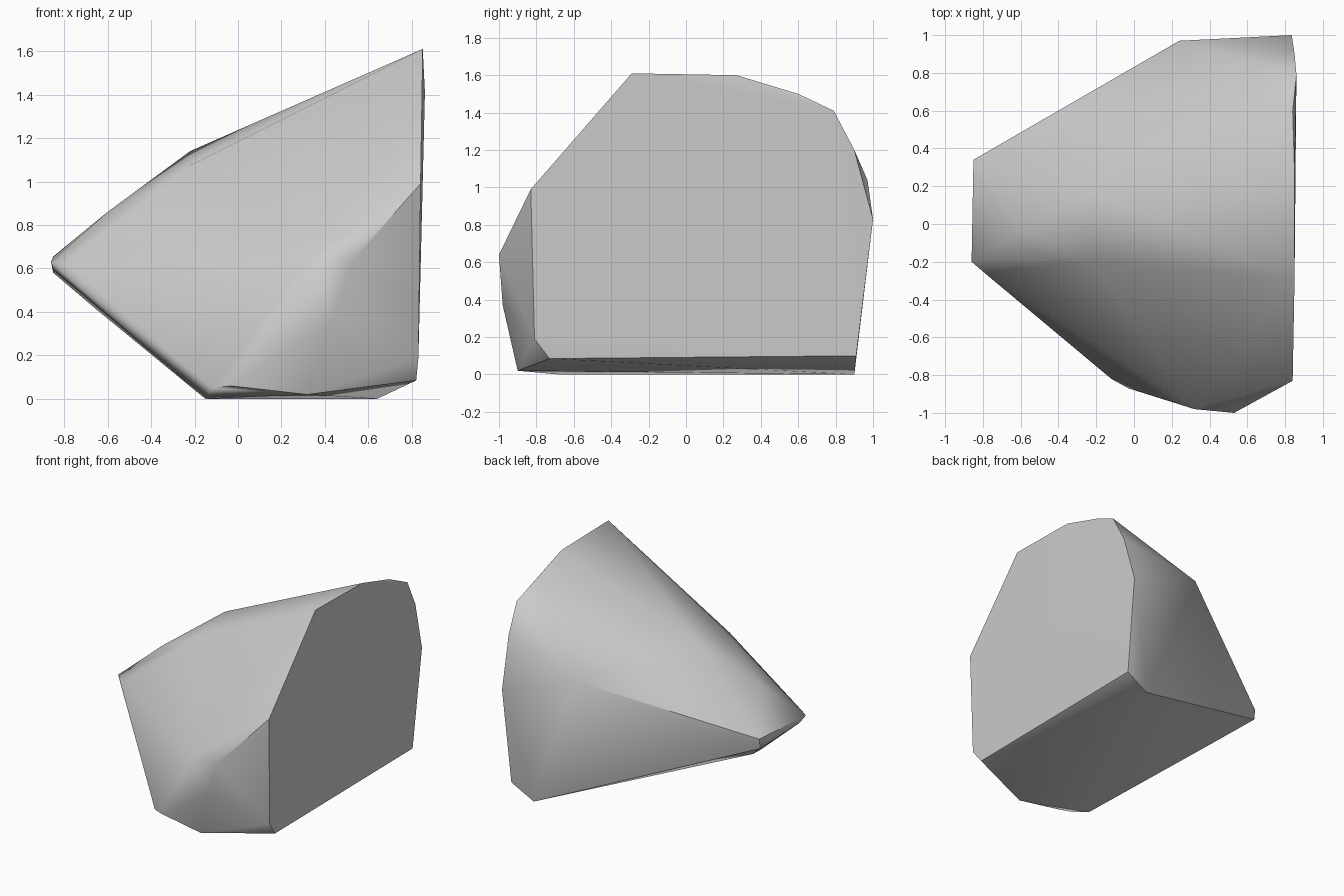
import bpy
import bmesh
import math
from mathutils import Vector

# Remove only the default object
default_cube = bpy.data.objects.get("Cube")
if default_cube:
    bpy.data.objects.remove(default_cube, do_unlink=True)


def make_material(name, colour):
    """Create one flat colour for both viewport and render."""
    material = bpy.data.materials.new(name)
    material.use_nodes = True
    material.diffuse_color = colour
    material.node_tree.nodes["Principled BSDF"].inputs["Base Color"].default_value = colour
    material.node_tree.nodes["Principled BSDF"].inputs["Roughness"].default_value = 0.8
    return material


def hull_object(name, corner_groups, material):
    """Wrap a convex skin around named groups of corners."""
    bm = bmesh.new()
    for group in corner_groups.values():
        for corner in group:
            bm.verts.new(Vector(corner))
    result = bmesh.ops.convex_hull(bm, input=list(bm.verts))
    leftovers = set(result["geom_interior"]) | set(result["geom_unused"])
    loose = [item for item in leftovers if isinstance(item, bmesh.types.BMVert)]
    bmesh.ops.delete(bm, geom=loose, context="VERTS")
    # Merge nearly level triangles into clean facets
    bmesh.ops.dissolve_limit(bm, angle_limit=math.radians(1.5),
                             verts=list(bm.verts), edges=list(bm.edges))
    bmesh.ops.recalc_face_normals(bm, faces=list(bm.faces))
    mesh = bpy.data.meshes.new(name)
    bm.to_mesh(mesh)
    bm.free()
    mesh.materials.append(material)
    rock = bpy.data.objects.new(name, mesh)
    bpy.context.collection.objects.link(rock)
    return rock


# Corners of the boulder, grouped by the facet or ridge they define
boulder_corners = {
    "cleaved_side": [
        (.84, -.83, .99), (.85, -.29, 1.61), (.85, .27, 1.6),
        (.84, .6, 1.5), (.86, .79, 1.41), (.85, .9, 1.2),
        (.835, 1, .83), (.82, .91, .1), (.82, -.73, .085), (.83, -.81, .19),
    ],
    "front_bulge": [
        (.53, -1, .64), (.32, -.98, .64), (.44, -.98, .37),
    ],
    "lower_front": [
        (.32, -.9, .02), (-.03, -.87, .06), (-.12, -.82, .05),
    ],
    "base": [
        (-.15, -.68, 0), (.64, .9, 0),
    ],
    "pointed_end": [
        (-.86, -.2, .63), (-.85, .34, .655), (-.85, .33, .58),
        (-.85, -.14, .595), (-.79, -.26, .62), (-.65, .13, .41),
    ],
    "upper_ridge": [
        (-.22, .16, 1.14), (-.22, -.2, 1.075), (-.6, -.03, .86),
    ],
    "back_shoulder": [
        (.24, .97, 1.04),
    ],
}

stone_grey = make_material("stone grey", (.6, .6, .6, 1))
boulder = hull_object("boulder", boulder_corners, stone_grey)

# Soft shading across gentle creases, crisp edges at the breaks
bpy.ops.object.select_all(action="DESELECT")
boulder.select_set(True)
bpy.context.view_layer.objects.active = boulder
bpy.ops.object.shade_smooth_by_angle(angle=math.radians(45))
weighted = boulder.modifiers.new("facet shading", "WEIGHTED_NORMAL")
weighted.keep_sharp = True
